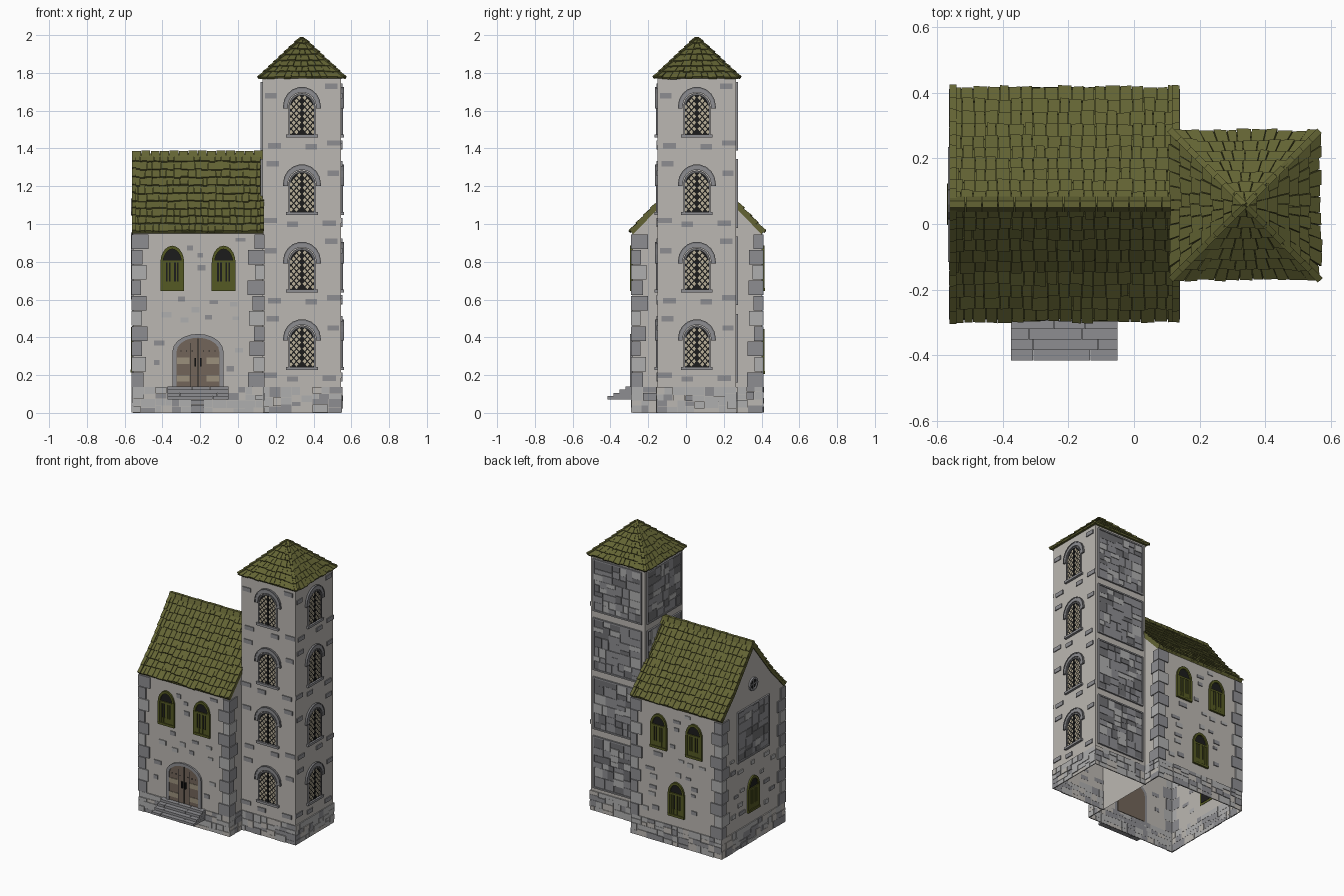
import bpy, bmesh, math, random
from mathutils import Matrix, Vector

if "Cube" in bpy.data.objects:
    bpy.data.objects.remove(bpy.data.objects["Cube"])

random.seed(7)
COLORS = {
    "plaster": (0.50, 0.475, 0.445), "light_stone": (0.43, 0.43, 0.43),
    "grey_stone": (0.27, 0.27, 0.285), "dark_stone": (0.16, 0.16, 0.17),
    "roof_olive": (0.125, 0.127, 0.034), "window_olive": (0.09, 0.10, 0.017),
    "door_brown": (0.17, 0.13, 0.10), "strap_tan": (0.33, 0.28, 0.20),
    "glass_cream": (0.50, 0.44, 0.32), "iron_black": (0.012, 0.012, 0.012),
}
T = Matrix.Translation
parts = {}


def prism(name, color, M, pts, d0, d1):
    """Extrude a (u, z) outline outward from depth d0 to d1 on a wall frame."""
    bm = parts.setdefault((name, color), bmesh.new())
    back = [bm.verts.new(M @ Vector((u, -d0, z))) for u, z in pts]
    front = [bm.verts.new(M @ Vector((u, -d1, z))) for u, z in pts]
    bm.faces.new(front)
    bm.faces.new(back[::-1])
    for i in range(len(pts)):
        j = (i + 1) % len(pts)
        bm.faces.new((back[i], back[j], front[j], front[i]))


def box(name, color, M, u0, u1, z0, z1, d0, d1):
    prism(name, color, M, [(u0, z0), (u1, z0), (u1, z1), (u0, z1)], d0, d1)


def face(c, h, k):
    """Wall frame: k = 0 front, 1 right, 2 back, 3 left."""
    return T((c[0], c[1], 0)) @ Matrix.Rotation(k * math.pi / 2, 4, 'Z') @ T((0, -h, 0))


def slope(M, out, z, pitch):
    return M @ T((0, -out, z)) @ Matrix.Rotation(pitch - math.pi / 2, 4, 'X')


def arch(c, w, z0, zs, zt, n=10):
    arc = [(c + w / 2 * math.cos(math.pi * i / n), zs + (zt - zs) * math.sin(math.pi * i / n))
           for i in range(n + 1)]
    return [(c + w / 2, z0)] + arc + [(c - w / 2, z0)]


def ring(name, color, M, outer, inner, d0, d1):
    for i in range(len(outer) - 1):
        prism(name, color, M, [outer[i], outer[i + 1], inner[i + 1], inner[i]], d0, d1)


def masonry(name, M, u0, u1, z0, z1, mw, mh, colors, d=0.008):
    """Recursively split a rectangle into irregular stones."""
    w, h = u1 - u0, z1 - z0
    f = random.uniform(0.35, 0.65)
    if w / mw > max(1, h / mh):
        m = u0 + w * f
        cells = [(u0, m, z0, z1), (m, u1, z0, z1)]
    elif h > mh:
        m = z0 + h * f
        cells = [(u0, u1, z0, m), (u0, u1, m, z1)]
    else:
        g = 0.001
        box(name, random.choice(colors), M, u0 + g, u1 - g, z0 + g, z1 - g, -0.001,
            d * random.uniform(0.5, 1.1))
        return
    for c in cells:
        masonry(name, M, *c, mw, mh, colors, d)


def tiles(name, M, w0, w1, length, rows, tile, lift=0.0):
    """Overlapping ragged tiles on a slope narrowing from half width w0 to w1."""
    rh = length / rows
    for r in range(rows):
        b = w0 + (w1 - w0) * r / rows
        t = max(w0 + (w1 - w0) * (r + 1) / rows, 0.004)
        n = max(1, round(2 * b / tile))
        cut = [-1] + [-1 + 2 * (i + random.uniform(-.2, .2)) / n for i in range(1, n)] + [1]
        for a, c in zip(cut, cut[1:]):
            j = random.uniform(-0.006, 0.004)
            R = M @ T((0, 0, r * rh)) @ Matrix.Rotation(-0.13 + random.uniform(-.04, .04), 4, 'X')
            g = 0.001
            prism(name, "roof_olive", R, [(a * b + g, j), (c * b - g, j + random.uniform(-.003, .003)),
                  (c * t - g, rh * 1.05), (a * t + g, rh * 1.05)], lift, lift + 0.012)


HC, H = (-0.212, 0.06), 0.3435      # house centre, half width
TC, W = (0.3385, 0.0575), 0.2075    # tower centre, half width
HF = [face(HC, H, k) for k in range(4)]
TF = [face(TC, W, k) for k in range(4)]

# walls, open underneath
prism("house_walls", "plaster", HF[1], [(-H, 0), (H, 0), (H, .95), (.2, 1.10), (0, 1.355),
                                        (-.2, 1.10), (-H, .95)], -2 * H, 0)
box("tower_walls", "plaster", TF[0], -W, W, 0, 1.78, -2 * W, 0)

# rubble base course
LIGHT = ["light_stone", "light_stone", "plaster", "grey_stone"]
for k in (0, 2, 3):
    masonry("house_base", HF[k], -H - .006, H + .006, 0, .137, .085, .055, LIGHT)
for a in (-H - .006, W):
    masonry("house_base", HF[1], a, a + H - W + .006, 0, .137, .085, .055, LIGHT)
for k in (0, 1, 2):
    masonry("tower_base", TF[k], -W - .006, W + .006, 0, .137, .085, .055, LIGHT)

# house corner stones
for k in range(4):
    for s in (-1, 1):
        for i in range(10):
            z = .138 + i * .081
            w = .075 if (i + (s > 0)) % 2 else .048
            u = sorted((s * (H + .0075), s * (H - w + random.uniform(-.008, .008))))
            box("house_corner_stones", "light_stone" if i % 3 == 1 else "grey_stone", HF[k],
                u[0], u[1], z, z + .077, -.001, .008)

# house roof: shell, flared tile slopes, verges, ridge caps
P = [(-.35, .957), (-.2, 1.115), (0, 1.368)]
inner = [(-.34, .945), (-.2, 1.09), (0, 1.34)]
outline = P + [(-u, z) for u, z in P[1::-1]]
outline += [(-u, z) for u, z in inner[:2]] + inner[::-1]
prism("house_roof_shell", "roof_olive", HF[1], outline, -2 * H - .006, .004)
for k in (0, 2):
    for (a, za), (b, zb), rows in ((P[0], P[1], 4), (P[1], P[2], 6)):
        L, pitch = math.hypot(b - a, zb - za), math.atan2(zb - za, b - a)
        S = slope(face(HC, 0, k), -a, za, pitch)
        tiles("house_roof_tiles", S, .349, .349, L, rows, .037)
        for s in (-1, 1):
            tiles("house_roof_verge", S @ T((s * .339, 0, 0)), .012, .012, L, rows, .05, .006)
for i in range(14):
    d = -2 * H - .006 + i * .0498
    q = random.uniform(-.002, .002)
    prism("house_ridge_caps", "roof_olive", HF[1], [(-.024, 1.355), (0, 1.37), (.024, 1.355),
          (.01, 1.388 + q), (-.01, 1.388 + q)], d, d + .047)

# tower roof: pyramid core, tiles, hip caps
E, Z0, RISE = .222, 1.77, .21
bm = parts.setdefault(("tower_roof_core", "roof_olive"), bmesh.new())
bmesh.ops.create_cone(bm, cap_ends=True, segments=4, radius1=E * math.sqrt(2), radius2=0, depth=RISE,
                      matrix=T((*TC, Z0 + RISE / 2)) @ Matrix.Rotation(math.pi / 4, 4, 'Z'))
for k in range(4):
    S = slope(face(TC, E, k), 0, Z0, math.atan2(RISE, E))
    tiles("tower_roof_tiles", S, E, .006, math.hypot(E, RISE), 7, .04)
    D = E * math.sqrt(2)
    S = slope(face(TC, D, k + .5), 0, Z0, math.atan2(RISE, D))
    tiles("tower_hip_caps", S, .011, .009, math.hypot(D, RISE), 8, .04, .004)


# olive casement window of the house
def casement(M, c, z):
    out, inn = arch(c, .126, z, z + .15, z + .24), arch(c, .096, z + .015, z + .15, z + .222)
    prism("house_window_panes", "iron_black", M, inn, -.004, .003)
    n = "house_window_frames"
    ring(n, "window_olive", M, out, inn, -.002, .012)
    box(n, "window_olive", M, c - .063, c + .063, z, z + .016, -.002, .014)
    box(n, "window_olive", M, c - .048, c + .048, z + .15, z + .163, 0, .01)
    for u, w in ((0, .009), (-.042, .008), (.042, .008), (-.022, .0035), (.022, .0035)):
        box(n, "window_olive", M, c + u - w, c + u + w, z + .01, z + .155, 0, .009)
    box(n, "window_olive", M, c - .048, c + .048, z + .015, z + .05, 0, .007)


for k in (0, 2):
    for c in (-.136, .136):
        casement(HF[k], c, .645)
casement(HF[2], 0, .205)
casement(HF[3], 0, .215)


# leaded tower window with stone arch and sill
def leaded(M, z):
    inn, out = arch(0, .126, z + .012, z + .155, z + .222), arch(0, .144, z + .012, z + .155, z + .231)
    prism("tower_window_panes", "iron_black", M, inn, -.003, .003)
    ring("tower_window_frames", "dark_stone", M, out, inn, -.001, .009)
    for i in range(-4, 5):
        for j in range(13):
            u, v = i * .0145, z + .025 + j * .0165
            top = z + .150 + .06 * math.sqrt(max(0, 1 - (u / .06) ** 2))
            if (i + j) % 2 == 0 and i and v < top:
                prism("tower_window_glass", "glass_cream", M, [(u - .0105, v), (u, v - .012),
                      (u + .0105, v), (u, v + .012)], .002, .005)
    box("tower_window_bars", "iron_black", M, -.004, .004, z + .012, z + .22, 0, .008)
    big, small = arch(0, .192, z + .15, z + .162, z + .26, 9), arch(0, .15, z + .15, z + .162, z + .235, 9)
    ring("tower_window_arches", "grey_stone", M, big, small, -.001, .011)
    lip, rim = arch(0, .2, z + .15, z + .162, z + .264, 9), arch(0, .186, z + .15, z + .162, z + .257, 9)
    ring("tower_window_hoods", "dark_stone", M, lip, rim, -.001, .014)
    box("tower_window_sills", "grey_stone", M, -.084, .084, z - .004, z + .012, -.001, .016)


PANEL = ["grey_stone", "grey_stone", "dark_stone", "light_stone"]


def panel(name, M, u, z0, z1):
    o = [(-u, z0), (u, z0), (u, z1), (-u, z1), (-u, z0)]
    i = [(a * (1 - .01 / u), b + (.01 if b == z0 else -.01)) for a, b in o]
    ring(name + "_frame", "grey_stone", M, o, i, -.001, .011)
    masonry(name, M, -u + .01, u - .01, z0 + .01, z1 - .01, .085, .075, PANEL)


# tower storeys: windows front and right, stone panels back and left
for f in range(4):
    z = .135 + .41 * f
    for k in (0, 1):
        leaded(TF[k], z + .097)
        s = 1 if f % 2 else -1
        for u, v, w in ((-.145, .035, .07), (.17, .05, .075), (-.165, .30, .06), (.155, .35, .065), (.05, .03, .06)):
            box("tower_accent_bricks", "grey_stone", TF[k], s * u - w / 2, s * u + w / 2,
                z + v, z + v + .028, -.001, .006)
    panel("tower_back_panel", TF[2], .187, z + .025, z + .388)
    if f > 1:
        panel("tower_left_panel", TF[3], .187, z + .025, z + .388)

# house left side: panel and round gable window
panel("house_left_panel", HF[3], .175, .60, .955)
circ = lambda r: [(r * math.cos(i * math.pi / 6), 1.09 + r * math.sin(i * math.pi / 6)) for i in range(13)]
prism("gable_window_pane", "iron_black", HF[3], circ(.034)[:-1], -.003, .003)
ring("gable_window_ring", "grey_stone", HF[3], circ(.046), circ(.033), -.001, .011)
box("gable_window_bars", "grey_stone", HF[3], -.004, .004, 1.058, 1.122, 0, .007)
box("gable_window_bars", "grey_stone", HF[3], -.033, .033, 1.086, 1.094, 0, .006)

# exposed bricks scattered over the plaster, clear of the openings
upper = [(-.21, .21, .62, .90), (.06, .21, .62, .90)]
KEEP = {0: [(-.21, -.06, .62, .9), (.06, .21, .62, .9), (-.15, .15, .1, .45)],
        2: [(-.21, -.06, .62, .9), (.06, .21, .62, .9), (-.08, .08, .19, .47)],
        3: [(-.2, .2, .57, 1.0), (-.08, .08, .19, .48)]}
for k, keep in KEEP.items():
    done = list(keep)
    for _ in range(90):
        u, z, w, h = (random.uniform(-.26, .21), random.uniform(.16, .91),
                      random.uniform(.03, .065), random.uniform(.018, .03))
        if len(done) < 22 and all(u + w < a or u > b or z + h < c or z > d for a, b, c, d in done):
            done.append((u - .02, u + w + .02, z - .02, z + h + .02))
            box("house_accent_bricks", random.choice(["grey_stone", "light_stone"]), HF[k],
                u, u + w, z, z + h, -.001, .006)

# double door with stone arch, straps, studs and handles
M = HF[0]
prism("door_leaves", "door_brown", M, arch(0, .226, .138, .325, .398), -.004, .006)
ring("door_arch", "grey_stone", M, arch(0, .27, .138, .325, .418), arch(0, .226, .138, .325, .398), -.001, .012)
box("door_gap", "iron_black", M, -.002, .002, .14, .395, 0, .0075)
for s in (-1, 1):
    for u in (.04, .077):
        box("door_planks", "iron_black", M, s * u - .0008, s * u + .0008, .14, .37, 0, .0068)
    for z in (.165, .26):
        a, b = sorted((s * .045, s * .112))
        box("door_straps", "strap_tan", M, a, b, z, z + .034, 0, .009)
    box("door_handles", "iron_black", M, s * .014 - .004, s * .014 + .004, .245, .29, 0, .014)
    for u in (.03, .06, .09):
        box("door_studs", "iron_black", M, s * u - .003, s * u + .003, .325, .331, 0, .009)

# floating front steps, each of three slabs
for i in range(4):
    cuts = [-.163, -.05 + random.uniform(-.06, .05), .06 + random.uniform(-.03, .06), .163]
    for a, b in zip(cuts, cuts[1:]):
        box("front_steps", "grey_stone", M, a + .001, b - .001, .072 + .017 * i, .0885 + .017 * i,
            -.001, .132 - .032 * i)

# make the objects, one colour each
mats = {}
for n, c in COLORS.items():
    mats[n] = bpy.data.materials.new(n)
    mats[n].diffuse_color = (*c, 1)
for (name, color), bm in parts.items():
    bmesh.ops.recalc_face_normals(bm, faces=bm.faces)
    if name.endswith("_walls"):
        low = [f for f in bm.faces if f.calc_center_median().z < .01]
        bmesh.ops.delete(bm, geom=low, context='FACES')
    me = bpy.data.meshes.new(name)
    bm.to_mesh(me)
    bm.free()
    me.materials.append(mats[color])
    bpy.context.collection.objects.link(bpy.data.objects.new(name, me))

for m in bpy.data.materials:
    if m.users and not m.is_grease_pencil:
        m.use_nodes = True
        m.node_tree.nodes["Principled BSDF"].inputs["Base Color"].default_value = m.diffuse_color
